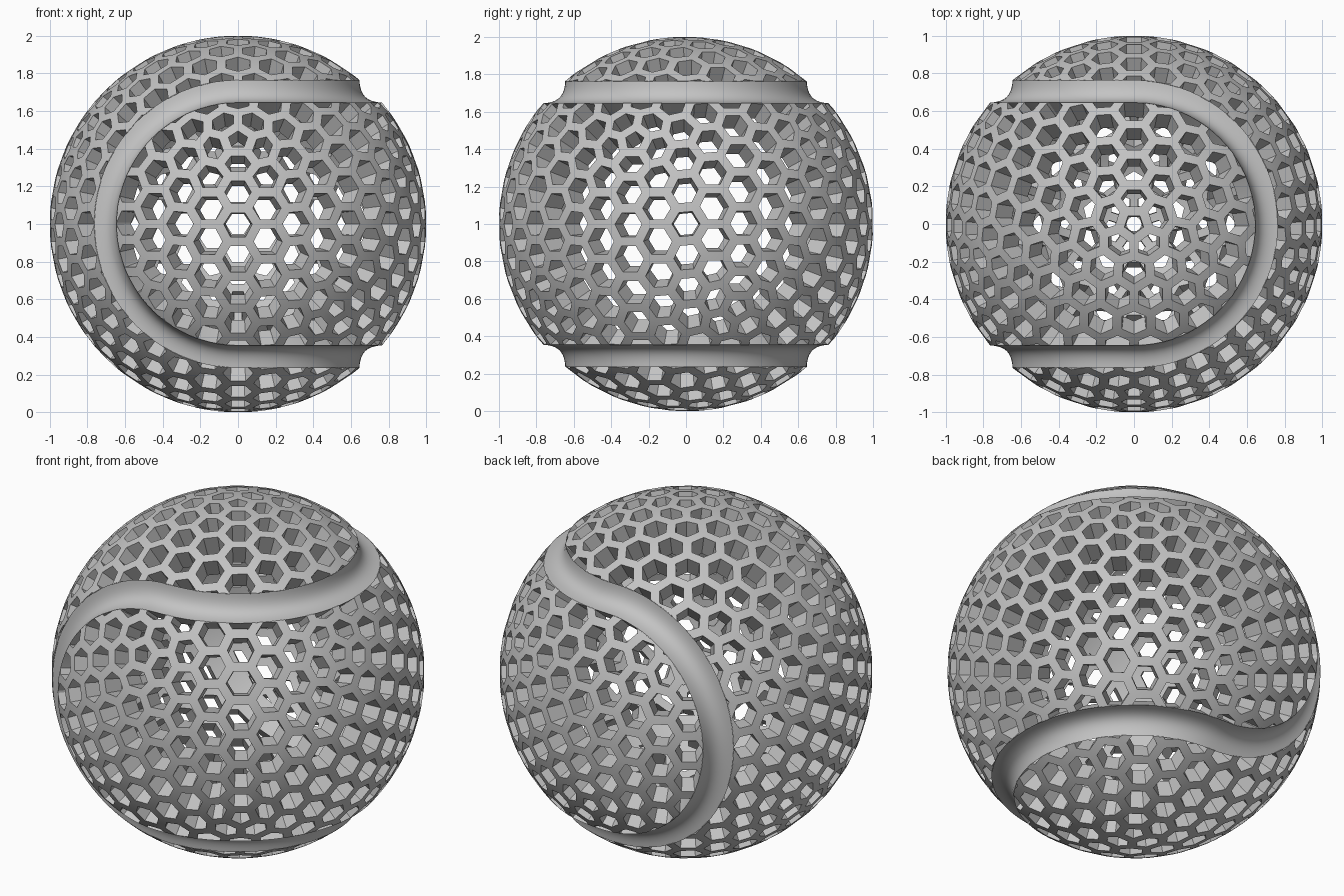
import bpy
import bmesh
from math import pi, sin, cos, sqrt, radians
from mathutils import Vector, Matrix

if "Cube" in bpy.data.objects:
    bpy.data.objects.remove(bpy.data.objects["Cube"], do_unlink=True)

INNER = 0.88            # inner radius of the shell
STRUT = 0.025           # half the width of a lattice bar
GROOVE = 0.085          # half the angular width of the seam
DEPTH = 0.045           # depth of the seam at its middle
CENTRE = Vector((0, 0, 1))

grey = bpy.data.materials.new("plain_grey")
grey.use_nodes = True
colour = (0.55, 0.55, 0.55, 1)
grey.diffuse_color = colour
grey.node_tree.nodes["Principled BSDF"].inputs["Base Color"].default_value = colour


def add_object(name, bm):
    bmesh.ops.recalc_face_normals(bm, faces=bm.faces)
    mesh = bpy.data.meshes.new(name)
    bm.to_mesh(mesh)
    bm.free()
    mesh.materials.append(grey)
    obj = bpy.data.objects.new(name, mesh)
    obj.location = CENTRE
    bpy.context.collection.objects.link(obj)
    return obj


def lattice():
    """Truncated icosphere with every cell opened up, thickened inwards."""
    bm = bmesh.new()
    bmesh.ops.create_icosphere(bm, subdivisions=3, radius=1,
                               matrix=Matrix.Rotation(-pi / 2, 4, 'Z'))
    bmesh.ops.bevel(bm, geom=bm.verts[:], offset=100 / 3, offset_type='PERCENT',
                    segments=1, profile=0.5, affect='VERTICES', clamp_overlap=False)
    for v in bm.verts:
        v.co.normalize()
    cells = bm.faces[:]
    bmesh.ops.inset_individual(bm, faces=cells, thickness=STRUT, use_even_offset=True)
    bmesh.ops.delete(bm, geom=cells, context='FACES')
    for v in bm.verts:
        v.co.normalize()
    new = bmesh.ops.extrude_face_region(bm, geom=bm.faces[:], use_keep_orig=True)
    for v in new["geom"]:
        if isinstance(v, bmesh.types.BMVert):
            v.co *= INNER
    return bm


def seam_path(steps=40):
    """Four half circles that join into one closed curve on the unit sphere."""
    h = sqrt(0.5)
    arcs = (lambda s, c: (-s, -h, c), lambda s, c: (s, -c, -h),
            lambda s, c: (-s, h, -c), lambda s, c: (s, c, h))
    return [Vector(arc(h * sin(pi * i / steps), h * cos(pi * i / steps)))
            for arc in arcs for i in range(steps)]


def sweep(profile):
    """Sweep a closed profile of (angle, radius) pairs along the seam."""
    bm = bmesh.new()
    path = seam_path()
    rings = []
    for i, p in enumerate(path):
        tangent = path[(i + 1) % len(path)] - path[i - 1]
        side = p.cross(tangent).normalized()
        rings.append([bm.verts.new(r * (cos(a) * p + sin(a) * side)) for a, r in profile])
    n = len(profile)
    for i, ring in enumerate(rings):
        prev = rings[i - 1]
        for j in range(n):
            k = (j + 1) % n
            bm.faces.new((prev[j], prev[k], ring[k], ring[j]))
    return bm


# Lattice ball with a slot cut for the seam
ball = add_object("lattice_ball", lattice())
w = GROOVE - 0.002
cutter = add_object("seam_cutter", sweep([(-w, 0.8), (w, 0.8), (w, 1.1), (-w, 1.1)]))
cutter.hide_render = True
cut = ball.modifiers.new("seam_slot", 'BOOLEAN')
cut.operation = 'DIFFERENCE'
cut.solver = 'EXACT'
cut.object = cutter
graph = bpy.context.evaluated_depsgraph_get()
cut_mesh = bpy.data.meshes.new_from_object(ball.evaluated_get(graph))
ball.modifiers.clear()
ball.data = cut_mesh
bpy.data.objects.remove(cutter, do_unlink=True)

# Seam band with a hollow outer face
steps = [i / 6 for i in range(-6, 7)]
outer = [(GROOVE * t, 1 - DEPTH * (1 - t * t)) for t in steps]
band = add_object("seam_groove", sweep(outer + [(GROOVE, INNER), (-GROOVE, INNER)]))

# Smooth shading with sharp edges kept
bpy.ops.object.select_all(action='DESELECT')
for obj in (ball, band):
    obj.select_set(True)
bpy.context.view_layer.objects.active = ball
bpy.ops.object.shade_smooth_by_angle(angle=radians(30))
